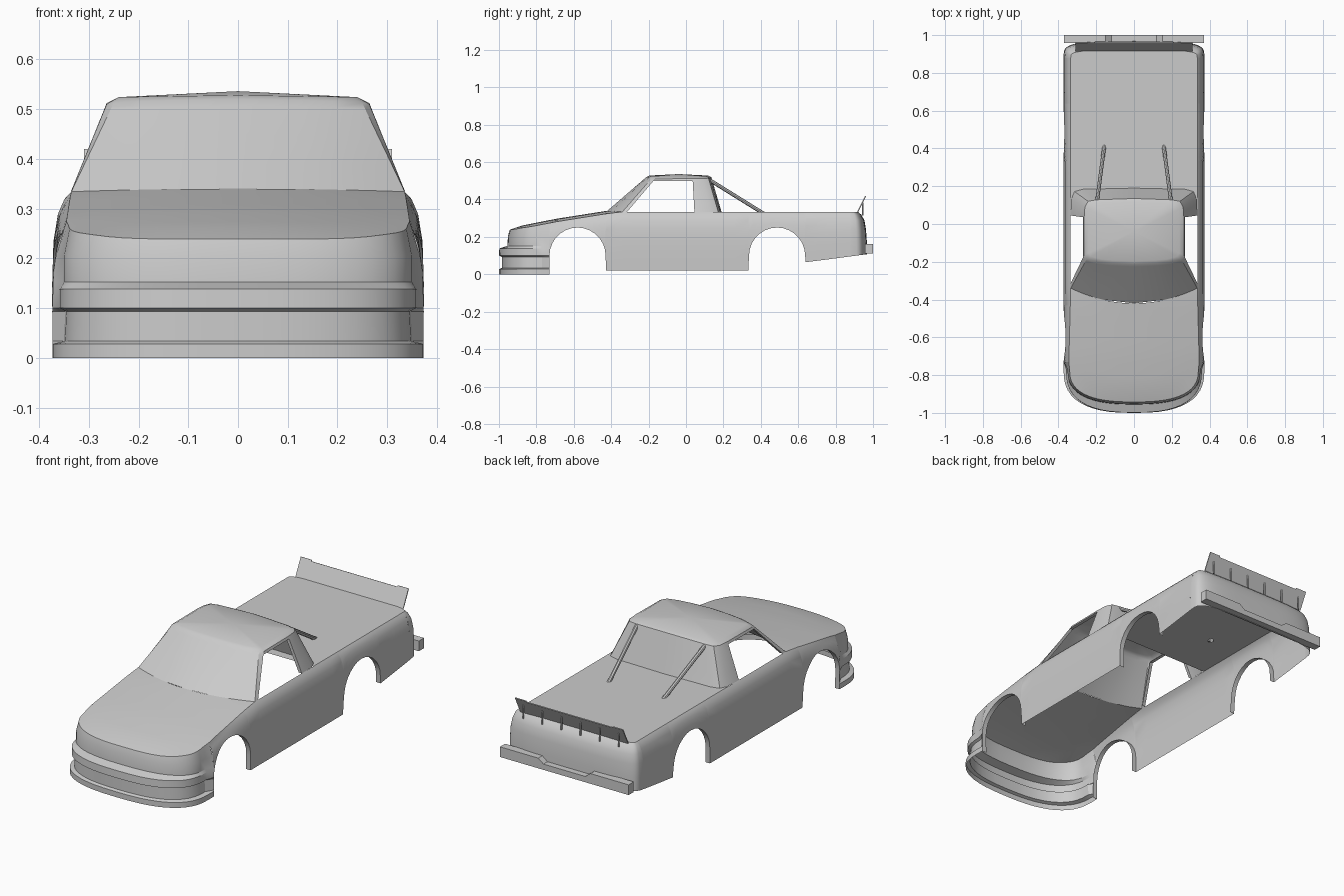
import bpy, bmesh
from math import sin, cos, pi
from mathutils import Vector

if "Cube" in bpy.data.objects:
    bpy.data.objects.remove(bpy.data.objects["Cube"])

grey = bpy.data.materials.new("body_grey")
grey.use_nodes = True
grey.diffuse_color = (0.6, 0.6, 0.6, 1)
grey.node_tree.nodes["Principled BSDF"].inputs["Base Color"].default_value = (0.6, 0.6, 0.6, 1)


def finish(name, bm, mirror=False, inside=(0, 0, 0.1), angle=0.5):
    """Turn the faces outward, then make the object."""
    bmesh.ops.remove_doubles(bm, verts=bm.verts, dist=0.0005)
    bmesh.ops.recalc_face_normals(bm, faces=bm.faces)
    ref = Vector(inside)
    if sum(f.normal.dot(f.calc_center_median() - ref) * f.calc_area() for f in bm.faces) < 0:
        bmesh.ops.reverse_faces(bm, faces=bm.faces)
    me = bpy.data.meshes.new(name)
    bm.to_mesh(me)
    bm.free()
    me.materials.append(grey)
    me.shade_smooth()
    me.set_sharp_from_angle(angle=angle)
    ob = bpy.data.objects.new(name, me)
    bpy.context.collection.objects.link(ob)
    if mirror:
        ob.modifiers.new("mirror", 'MIRROR').use_clip = True
    return ob


def grid(name, rows, skip=(), **kw):
    """Skin rows of points, leaving out the cells in skip."""
    bm = bmesh.new()
    vs = [[bm.verts.new(p) for p in r] for r in rows]
    for i in range(len(rows) - 1):
        for j in range(len(rows[0]) - 1):
            if (i, j) not in skip:
                bm.faces.new((vs[i][j], vs[i][j + 1], vs[i + 1][j + 1], vs[i + 1][j]))
    return finish(name, bm, **kw)


def plate(name, outline, offset, **kw):
    """Extrude a flat outline by an offset."""
    bm = bmesh.new()
    f = bm.faces.new([bm.verts.new(p) for p in outline])
    new = bmesh.ops.extrude_face_region(bm, geom=[f])["geom"]
    bmesh.ops.translate(bm, vec=offset, verts=[v for v in new if isinstance(v, bmesh.types.BMVert)])
    mid = sum((Vector(p) for p in outline), Vector()) / len(outline) + Vector(offset) / 2
    return finish(name, bm, inside=mid, **kw)


def rod(name, a, b, r):
    a, b = Vector(a), Vector(b)
    bpy.ops.mesh.primitive_cylinder_add(vertices=8, radius=r, depth=(b - a).length, location=(a + b) / 2)
    ob = bpy.context.object
    ob.name = name
    ob.rotation_euler = (b - a).to_track_quat('Z', 'Y').to_euler()
    ob.data.materials.append(grey)
    bpy.ops.object.shade_smooth_by_angle()


def interp(pts, t):
    for (a, va), (b, vb) in zip(pts, pts[1:]):
        if t <= b:
            return va + (vb - va) * max(0, (t - a) / (b - a))
    return pts[-1][1]


# Shared shape rules
FRONT, REAR, COWL = -0.73, 0.88, -0.34


def surf(x, y):
    top = interp([(-0.945, 0.238), (-0.88, 0.26), (-0.7, 0.296), (-0.42, 0.34), (COWL, 0.349)], y)
    return top - 0.015 * (x / 0.335) ** 2


def shoulder(y):
    x = interp([(FRONT, 0.345), (COWL, 0.335)], y)
    return x, surf(x, y)


def side_x(z, y):
    xs, zs = shoulder(y)
    return interp([(0, xs), (0.015, 0.349), (0.045, 0.362), (0.1, 0.371), (0.2, 0.374), (0.34, 0.37)], zs - z)


def corner(w, y0, y1, n, steps=12):
    """Rounded plan curve from the side to the centre line."""
    for i in range(steps + 1):
        a = pi / 2 * i / steps
        yield w * max(cos(a), 0) ** (2 / n) if i < steps else 0, y0 + (y1 - y0) * sin(a) ** (2 / n)


# Nose with lower lip, recessed band, bumper and grille
rows = []
for z, w, y in [(0, 0.373, -1), (0.028, 0.373, -1), (0.034, 0.35, -0.985), (0.093, 0.347, -0.985),
                (0.1, 0.36, -1), (0.138, 0.36, -0.998), (0.152, 0.352, -0.955), (0.205, 0.352, -0.952)]:
    rows.append([(side_x(z, FRONT), FRONT, z)] + [(px, py, z) for px, py in corner(w, -0.77, y, 2.6)])
rim = [(shoulder(FRONT)[0], FRONT)] + list(corner(0.341, -0.77, -0.942, 2.6))
rows.append([(x, y, surf(x, y)) for x, y in rim])
grid("nose", rows, mirror=True, inside=(0, -0.6, 0.1))

# Hood
rows = []
for i in range(9):
    s, row = i / 8, []
    for x, y in rim:
        u = x / rim[0][0]
        hx, hy = x + (0.335 * u - x) * s, y + (-0.42 + 0.08 * u * u - y) * s
        row.append((hx, hy, surf(hx, hy)))
    rows.append(row)
grid("hood", rows, mirror=True)


# Side panels with wheel arches
def arch(cy, r=0.15, n=14):
    return [(cy - r * cos(pi * i / n), 0.1 + r * sin(pi * i / n)) for i in range(n + 1)]


front_arch = arch(-0.58) + [(-0.427, 0.02)]
rear_arch = [(0.333, 0.02)] + arch(0.487) + [(0.64, 0.065)]
door = [(-0.34 + 0.1 * i, 0.02) for i in range(7)]
stations = front_arch + door + rear_arch + [(0.76, 0.08), (REAR, 0.096)]
rows = []
for y, zb in stations:
    zs = shoulder(y)[1]
    levels = [zb + (zs - zb) * f for f in (0, 0.3, 0.55, 0.72, 0.86, 0.95, 1)]
    rows.append([(side_x(z, y), y, z) for z in levels])
grid("side_panels", rows, mirror=True)
for name, edge in (("front", [(FRONT, 0)] + front_arch), ("rear", rear_arch)):
    grid(name + "_arch_flanges", [[(side_x(z, y) - d, y, z) for y, z in edge] for d in (0, 0.025)],
         mirror=True)

# Tailgate wrapping round the rear corners
rows = []
for f, y in ((0, 0.968), (0.3, 0.967), (0.6, 0.962), (0.8, 0.954), (0.93, 0.938), (1, 0.92)):
    z0 = 0.096 + 0.238 * f
    w = side_x(z0, REAR)
    rows.append([(px, py, z0 + (py - REAR) * 0.13 * (1 - f)) for px, py in corner(w, REAR, y, 4)])
grid("tailgate", rows, mirror=True)

# Bed cover
rim = [(0.335, 0.14)] + list(corner(0.335, REAR, 0.92, 4))
grid("bed_cover", [[(x, y, 0.334) for x, y in rim], [(0, y, 0.334) for x, y in rim]], mirror=True)

# Cab with open side windows
base = [(0, -0.42, 0.34), (0.17, -0.4, 0.336), (0.27, -0.37, 0.334), (0.335, COWL, 0.334), (0.336, -0.315, 0.334),
        (0.336, 0.045, 0.334), (0.333, 0.13, 0.334), (0.315, 0.172, 0.334), (0.27, 0.184, 0.334), (0, 0.19, 0.334)]
top = [(0, -0.212, 0.52), (0.12, -0.207, 0.518), (0.19, -0.2, 0.516), (0.25, -0.185, 0.512), (0.264, -0.165, 0.51),
       (0.264, 0.035, 0.512), (0.26, 0.09, 0.512), (0.243, 0.12, 0.514), (0.2, 0.128, 0.516), (0, 0.135, 0.52)]


def ring(f):
    return [Vector(a).lerp(Vector(b), f) for a, b in zip(base, top)]


crown = [Vector((p[0] * 0.91, p[1] * 0.91 - 0.004, 0.524 + 0.004 * (1 - p[0] / 0.264))) for p in top]
peak = [Vector((0, -0.04, 0.536))] * len(top)
sides = [ring(f) for f in (0, 0.3, 0.6, 0.93, 1)]
grid("cab", sides + [crown, peak], skip={(i, 4) for i in range(3)}, mirror=True, inside=(0, -0.05, 0.3))
frame = [sides[i][4] for i in range(4)] + [sides[i][5] for i in (3, 2, 1, 0)]
grid("window_frames", [frame, [p - Vector((0.018, 0, 0)) for p in frame]], mirror=True)

# Braces behind the cab
for s, side in ((1, "left"), (-1, "right")):
    rod(side + "_cab_brace", (s * 0.195, 0.125, 0.505), (s * 0.157, 0.415, 0.325), 0.01)

# Rear bumper with a notch in its upper edge
half = [(0.37, 0.11), (0.37, 0.163), (0.15, 0.163), (0.12, 0.14)]
outline = half + [(-x, z) for x, z in reversed(half)]
plate("rear_bumper", [(x, 0.958, z) for x, z in outline], (0, 0.042, 0))

# Spoiler with raised ends and thin supports
half = [(0.31, 0), (0.31, 1), (0.25, 1), (0.245, 0.93)]
outline = half + [(-x, s) for x, s in reversed(half)]
plate("spoiler", [(x, 0.914 + 0.044 * s, 0.332 + 0.088 * s) for x, s in outline], (0, 0.005, -0.002))
for i in range(6):
    x = -0.275 + 0.11 * i
    rod("spoiler_support", (x, 0.945, 0.315), (x, 0.945, 0.385), 0.004)
